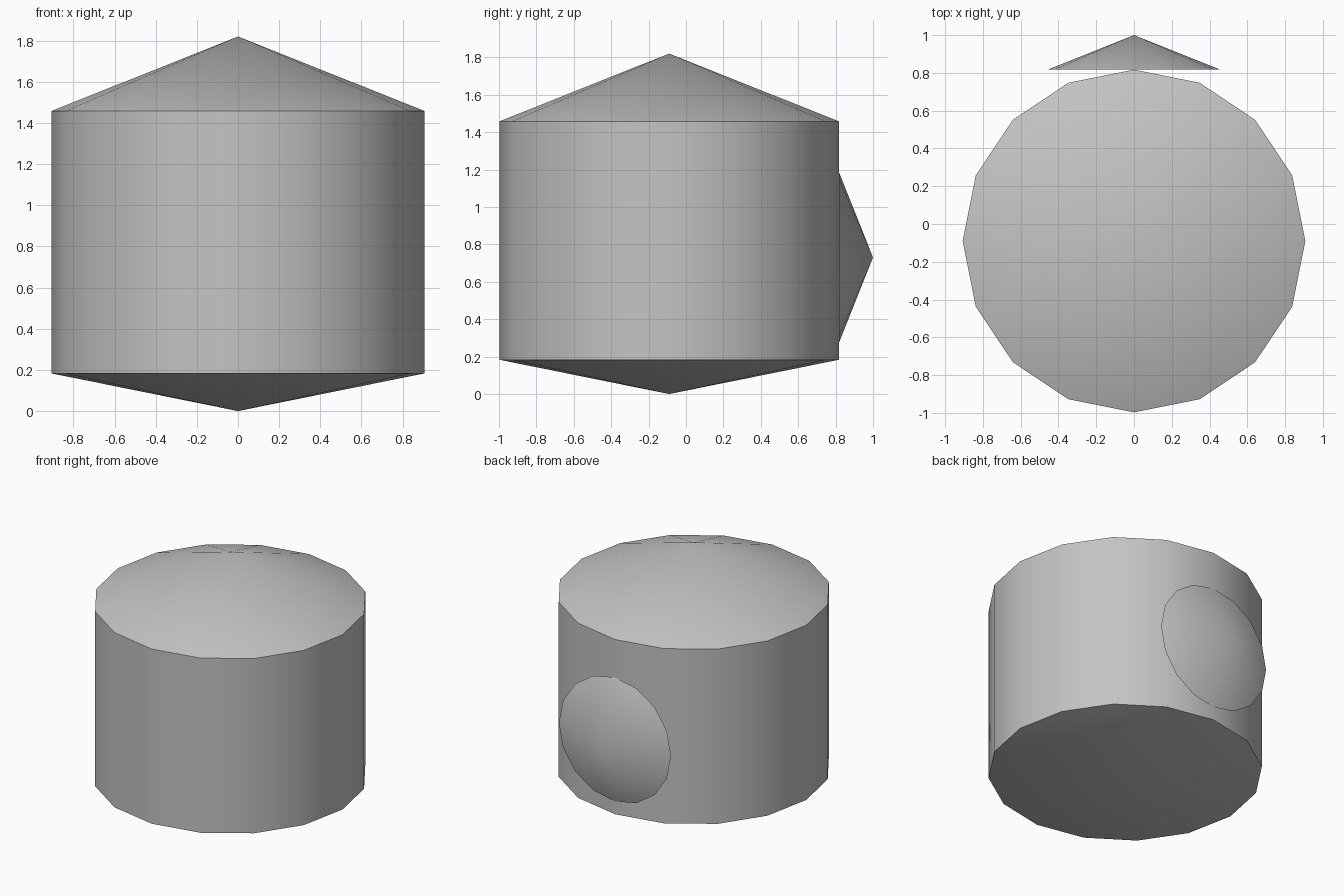
import bpy, bmesh, math
from mathutils import Matrix

if "Cube" in bpy.data.objects:
    bpy.data.objects.remove(bpy.data.objects["Cube"])

SIDES = 16

grey = bpy.data.materials.new("plain grey")
grey.diffuse_color = (0.55, 0.55, 0.55, 1)
grey.use_nodes = True
grey.node_tree.nodes["Principled BSDF"].inputs["Base Color"].default_value = grey.diffuse_color


def lathe(name, profile, matrix):
    """Revolve (radius, height) points; a zero radius becomes a single tip."""
    bm = bmesh.new()
    rings = []
    for r, z in profile:
        if r == 0:
            rings.append([bm.verts.new((0, 0, z))] * SIDES)
        else:
            rings.append([bm.verts.new((r * math.cos(i * math.tau / SIDES),
                                        r * math.sin(i * math.tau / SIDES), z))
                          for i in range(SIDES)])
    for a, b in zip(rings, rings[1:]):
        for i in range(SIDES):
            j = (i + 1) % SIDES
            quad = list(dict.fromkeys((a[i], a[j], b[j], b[i])))
            bm.faces.new(quad)
    bmesh.ops.recalc_face_normals(bm, faces=bm.faces)
    bm.transform(matrix)
    mesh = bpy.data.meshes.new(name)
    bm.to_mesh(mesh)
    bm.free()
    mesh.materials.append(grey)
    obj = bpy.data.objects.new(name, mesh)
    bpy.context.collection.objects.link(obj)
    bpy.ops.object.select_all(action='DESELECT')
    obj.select_set(True)
    bpy.context.view_layer.objects.active = obj
    bpy.ops.object.shade_smooth_by_angle(angle=math.radians(40))
    return obj


# Drum with a pointed roof and a shallow pointed underside
lathe("drum_body", [(0, 0), (0.907, 0.183), (0.907, 1.458), (0, 1.82)],
      Matrix.Translation((0, -0.09, 0)))

# Shallow cone standing on the back wall, pointing to +y
lathe("back_cone", [(0, 0), (0.453, 0), (0, 0.181)],
      Matrix.Translation((0, 0.819, 0.73)) @ Matrix.Rotation(-math.pi / 2, 4, 'X'))
